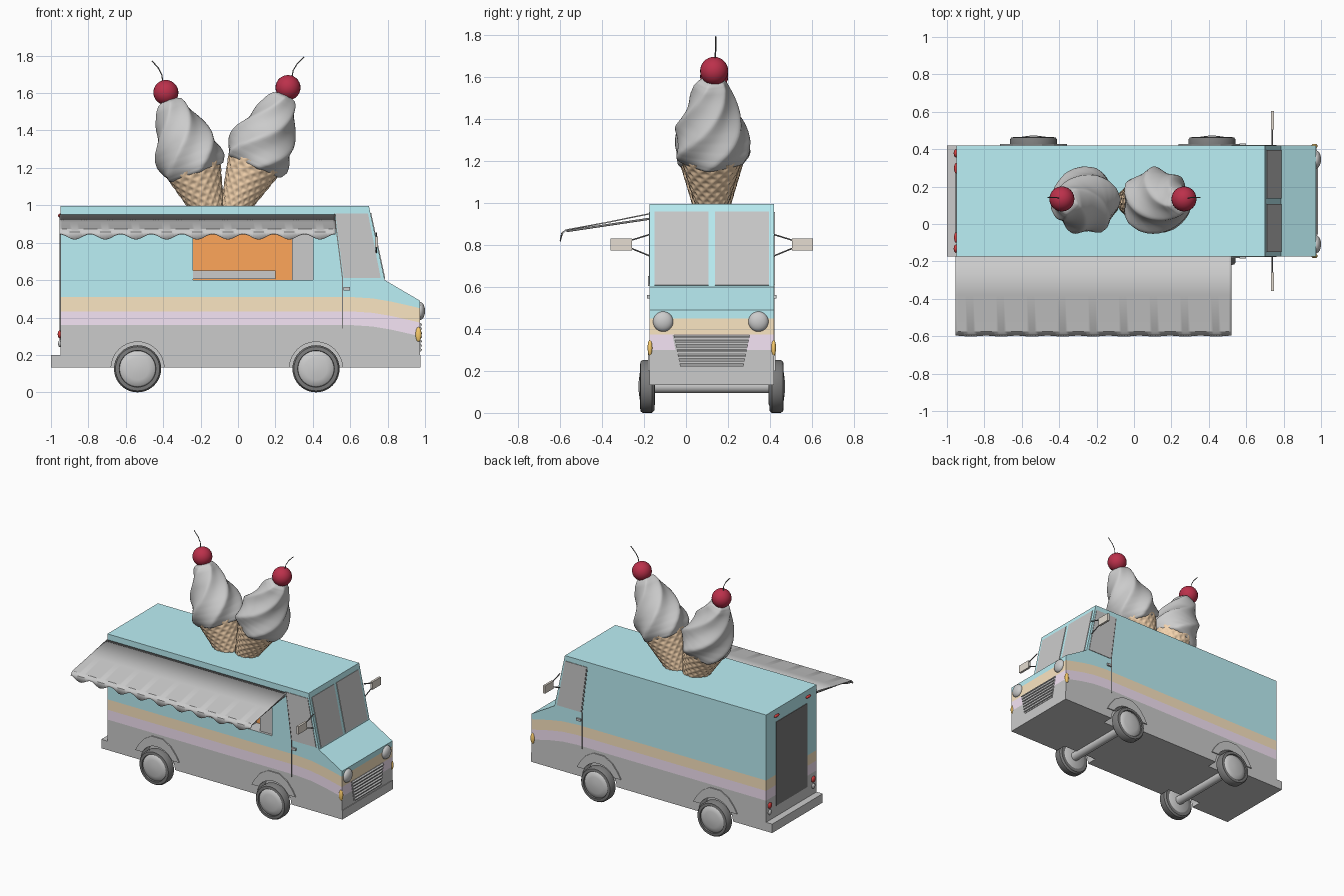
import bpy, bmesh
from math import sin, cos, pi, radians
from mathutils import Vector, Matrix

if "Cube" in bpy.data.objects:
    bpy.data.objects.remove(bpy.data.objects["Cube"])

CY, W = 0.123, 0.296          # body centre line and half width
MATS = {}

def mat(name, r, g, b):
    m = bpy.data.materials.new(name)
    m.diffuse_color = (r, g, b, 1)
    m.use_nodes = True
    m.node_tree.nodes["Principled BSDF"].inputs["Base Color"].default_value = m.diffuse_color
    return m

TEAL = mat("teal", .5, .87, .92)
ORANGE = mat("pale_orange", .97, .79, .54)
PINK = mat("lilac", .92, .78, .92)
SKIRT = mat("mid_grey", .55, .55, .55)
DARK = mat("dark_grey", .2, .2, .2)
INSIDE = mat("bright_orange", 1, .38, .1)
WAFFLE = mat("waffle", .9, .65, .42)
CHERRY = mat("cherry_red", .5, .03, .07)
RED = mat("lamp_red", .7, .05, .05)
AMBER = mat("amber", .95, .6, .15)
TAN = mat("mirror_tan", .78, .72, .64)

def finish(name, bm, m=None, smooth=None):
    bmesh.ops.recalc_face_normals(bm, faces=bm.faces)
    me = bpy.data.meshes.new(name)
    bm.to_mesh(me)
    bm.free()
    if m:
        me.materials.append(m)
    if smooth:
        me.shade_smooth()
        me.set_sharp_from_angle(angle=radians(smooth))
    ob = bpy.data.objects.new(name, me)
    bpy.context.collection.objects.link(ob)
    return ob

def prism(name, pts, vec, m=None):
    """Polygon of 3D points pushed along vec."""
    bm = bmesh.new()
    a = [bm.verts.new(p) for p in pts]
    b = [bm.verts.new(Vector(p) + Vector(vec)) for p in pts]
    bm.faces.new(a)
    bm.faces.new(b[::-1])
    for i in range(len(a)):
        j = (i + 1) % len(a)
        bm.faces.new((a[i], b[i], b[j], a[j]))
    return finish(name, bm, m)

def box(name, x0, x1, y0, y1, z0, z1, m=None):
    return prism(name, [(x0, y0, z0), (x1, y0, z0), (x1, y1, z0), (x0, y1, z0)], (0, 0, z1 - z0), m)

def rings(name, heights, radius, seg, M, m=None, smooth=40):
    """Stack of rings about local z; radius(i, angle) gives the outline."""
    bm = bmesh.new()
    rows = []
    for i, h in enumerate(heights):
        angs = [2 * pi * k / seg for k in range(seg)]
        rows.append([bm.verts.new(M @ Vector((radius(i, t) * cos(t), radius(i, t) * sin(t), h))) for t in angs])
    for a, b in zip(rows, rows[1:]):
        for k in range(seg):
            j = (k + 1) % seg
            bm.faces.new((a[k], a[j], b[j], b[k]))
    bm.faces.new(rows[0])
    bm.faces.new(rows[-1])
    return finish(name, bm, m, smooth)

def lathe(name, prof, M, m=None, seg=32):
    return rings(name, [p[1] for p in prof], lambda i, t: prof[i][0], seg, M, m)

def ball(name, c, r, m=None):
    bm = bmesh.new()
    bmesh.ops.create_uvsphere(bm, u_segments=24, v_segments=14, radius=1,
                              matrix=Matrix.Translation(c) @ Matrix.Diagonal((*r, 1)))
    return finish(name, bm, m, 60)

def tube(name, pts, r, m=None):
    cu = bpy.data.curves.new(name, "CURVE")
    cu.dimensions, cu.bevel_depth, cu.bevel_resolution = "3D", r, 1
    sp = cu.splines.new("POLY")
    sp.points.add(len(pts) - 1)
    for q, p in zip(sp.points, pts):
        q.co = (*p, 1)
    if m:
        cu.materials.append(m)
    ob = bpy.data.objects.new(name, cu)
    bpy.context.collection.objects.link(ob)

def cut(ob, cutters):
    for c in cutters:
        md = ob.modifiers.new("cut", "BOOLEAN")
        md.object, md.operation, md.solver = c, "DIFFERENCE", "EXACT"
        bpy.context.view_layer.objects.active = ob
        bpy.ops.object.modifier_apply(modifier=md.name)

def side(s, d=0.0):           # y of a side wall, pushed out by d
    return CY + s * (W + d)

# Body: stacked colour bands that dip towards the nose, extruded across
xs = [-.95, .6, .72, .82, .9, .973]
drops = dict(zip(xs, [0, 0, .008, .025, .043, .06]))
levels = [.2, .36, .433, .51]
bm = bmesh.new()
rows = [[bm.verts.new((x, side(-1), z - (drops[x] if z > .2 else 0))) for x in xs] for z in levels]
top = [bm.verts.new((x, side(-1), z)) for x, z in [(-.95, .995), (.70, .995), (.785, .6), (.973, .49)]]
for a, b in zip(rows, rows[1:] + [top]):
    bm.faces.new(a + b[::-1])
ex = bmesh.ops.extrude_face_region(bm, geom=bm.faces[:], use_keep_orig=True)
bmesh.ops.translate(bm, vec=(0, 2 * W, 0), verts=[v for v in ex["geom"] if isinstance(v, bmesh.types.BMVert)])
drop_at = {round(x, 3): d for x, d in drops.items()}
for f in bm.faces:
    z = sum(v.co.z + drop_at.get(round(v.co.x, 3), 0) for v in f.verts) / len(f.verts)
    f.material_index = sum(z > l for l in levels[1:])
body = finish("body", bm)
for m in (mat("light_grey", .8, .8, .8), PINK, ORANGE, TEAL):
    body.data.materials.append(m)
skirt = box("skirt_and_bumpers", -1, .977, side(-1), side(1), .134, .2, SKIRT)

# Wheel wells and serving hatch
WX, R = (-.537, .417), .126
wells = []
for x in WX:
    circ = [(x + .142 * cos(2 * pi * k / 32), 0, .128 + .142 * sin(2 * pi * k / 32)) for k in range(32)]
    for s in (-1, 1):
        wells.append(prism("well_cutter", [(px, side(s, .1), pz) for px, _, pz in circ], (0, -s * .18, 0)))
hatch = box("hatch_cutter", -.24, .4, -.3, -.05, .6, .93)
cut(body, wells + [hatch])
cut(skirt, wells)
for c in wells + [hatch]:
    bpy.data.objects.remove(c)
box("hatch_backing", -.24, .29, -.062, -.052, .6, .93, INSIDE)
box("hatch_sliding_panel", .29, .4, -.155, -.145, .6, .93)
box("hatch_counter", -.24, .2, -.18, -.07, .605, .652)

# Wheels, axles and fenders
for x in WX:
    lathe("axle", [(.032, -.3), (.032, .3)], Matrix.Translation((x, CY, R)) @ Matrix.Rotation(pi / 2, 4, "X"))
    for s in (-1, 1):
        M = Matrix.Translation((x, side(s, -.022), R)) @ Matrix.Rotation(-s * pi / 2, 4, "X")
        lathe("tyre", [(.09, 0), (.115, 0), (R, .012), (R, .055), (.118, .066), (.098, .068), (.096, .055)], M, DARK, 40)
        lathe("hub", [(.085, -.004), (.097, .004), (.097, .056), (.09, .064), (.06, .07), (.02, .075)], M)
        arch = [(-.18, .2), (-.155, .245), (-.11, .3), (-.045, .338), (.045, .338), (.11, .3), (.155, .245), (.18, .2)]
        arc = [radians(30 + 10 * k) for k in range(13)]
        arch += [(.141 * cos(a), .13 + .141 * sin(a)) for a in arc]
        prism("fender", [(x + p, side(s, -.01), z) for p, z in arch], (0, s * .018, 0), SKIRT)

# Cab glass, doors and mirrors
def slope(z):
    return .70 + (.995 - z) * .215
for y0, y1 in ((-.15, .107), (.137, .395)):
    prism("windshield_pane", [(slope(z) - .004, y, z) for y, z in [(y0, .607), (y1, .607), (y1, .957), (y0, .957)]],
          (.008, 0, .002))
for s in (-1, 1):
    y, v = side(s, -.004), (0, s * .008, 0)
    prism("side_window", [(x, y, z) for x, z in [(.52, .957), (.695, .957), (.763, .612), (.565, .612)]], v)
    prism("door_seam", [(x, y, z) for x, z in [(.512, .957), (.518, .957), (.562, .61), (.562, .34),
                                                (.556, .34), (.556, .61)]], (0, s * .006, 0), DARK)
    box("door_handle", .565, .6, *sorted((side(s), side(s, .012))), .545, .562, SKIRT)
    box("mirror", .732, .748, *sorted((side(s, .085), side(s, .186))), .774, .832, TAN)
    for z0, z1 in ((.85, .822), (.748, .785)):
        tube("mirror_bracket", [(.74, side(s), z0), (.74, side(s, .09), z1)], .004, DARK)

# Nose: headlights, indicators and grille
for s in (-1, 1):
    ball("headlight", (.973, CY - .005 + s * .227, .435), (.027, .048, .048))
    ball("indicator", (.965, side(s, -.002), .31), (.016, .012, .04), AMBER)
prism("grille", [(.97, y, z) for y, z in [(-.065, .372), (.305, .372), (.27, .215), (-.033, .215)]], (.006, 0, 0))
for k in range(7):
    z = .225 + k * .0225
    h = .15 + (z - .215) * .2
    prism("grille_slat", [(.974, CY - h, z), (.985, CY - h, z - .003), (.985, CY - h, z + .004), (.974, CY - h, z + .012)],
          (0, 2 * h, 0))

# Tail: door and lamps
box("rear_door", -.954, -.94, -.06, .305, .28, .9, DARK)
for s in (-1, 1):
    ball("upper_tail_lamp", (-.952, CY - .01 + s * .185, .945), (.01, .028, .01), RED)
    ball("lower_tail_lamp", (-.952, CY + s * .255, .31), (.012, .022, .022), RED)
    ball("reverse_lamp", (-.952, CY + s * .255, .26), (.01, .018, .018))

# Awning with scalloped valance
bm = bmesh.new()
cols = []
for k in range(109):
    x = -.955 + 1.475 * k / 108
    wave = sin(pi * 9 * k / 108) ** 2
    cols.append([bm.verts.new(p) for p in [(x, side(-1), .952), (x, -.38, .91), (x, -.575, .874),
                                           (x, -.59 - .004 * wave, .858), (x, -.597 - .005 * wave, .848 - .03 * wave)]])
for a, b in zip(cols, cols[1:]):
    for i in range(4):
        bm.faces.new((a[i], a[i + 1], b[i + 1], b[i]))
awning = finish("awning", bm, None, 30)
awning.modifiers.new("thickness", "SOLIDIFY").thickness = .006
for x in (-.93, .505):
    tube("awning_arm", [(x, side(-1), .925), (x, -.57, .866)], .006, DARK)

# Giant soft-serve cones on the roof
prof = [(.12, .175), (.158, .19), (.175, .225), (.18, .27), (.176, .31), (.165, .355), (.148, .4),
        (.13, .445), (.113, .49), (.096, .53), (.082, .565), (.065, .59), (.03, .605)]
fine = []
for (r0, h0), (r1, h1) in zip(prof, prof[1:]):
    fine += [(r0 + (r1 - r0) * k / 3, h0 + (h1 - h0) * k / 3) for k in range(3)]
fine.append(prof[-1])
cone_h = [-.09 + .3 * k / 50 for k in range(51)]

def cone_r(i, t):
    h = cone_h[i]
    return .09 + .28 * h + .004 * max(cos(14 * t + 115 * h), cos(14 * t - 115 * h))

def swirl_r(i, t):
    r, h = fine[i]
    return r * (.97 + .075 * (1 - 2 * abs(sin(2.5 * (t - 6 * h)))))

for bx, bz, tilt in ((-.165, .997, -20), (.005, 1.04, 24)):
    M = Matrix.Translation((bx, .122, bz)) @ Matrix.Rotation(radians(tilt), 4, "Y")
    rings("waffle_cone", cone_h, cone_r, 112, M, WAFFLE, 60)
    rings("soft_serve_swirl", [p[1] for p in fine], swirl_r, 80, M, None, 70)
    ball("cherry", M @ Vector((0, .012, .645)), (.067,) * 3, CHERRY)
    bend = .012 * (1 if tilt > 0 else -1)
    tube("cherry_stem", [M @ Vector(p) for p in [(0, .015, .69), (-bend, .018, .74), (-bend * .6, .02, .78),
                                                 (bend, .02, .83)]], .003, DARK)
